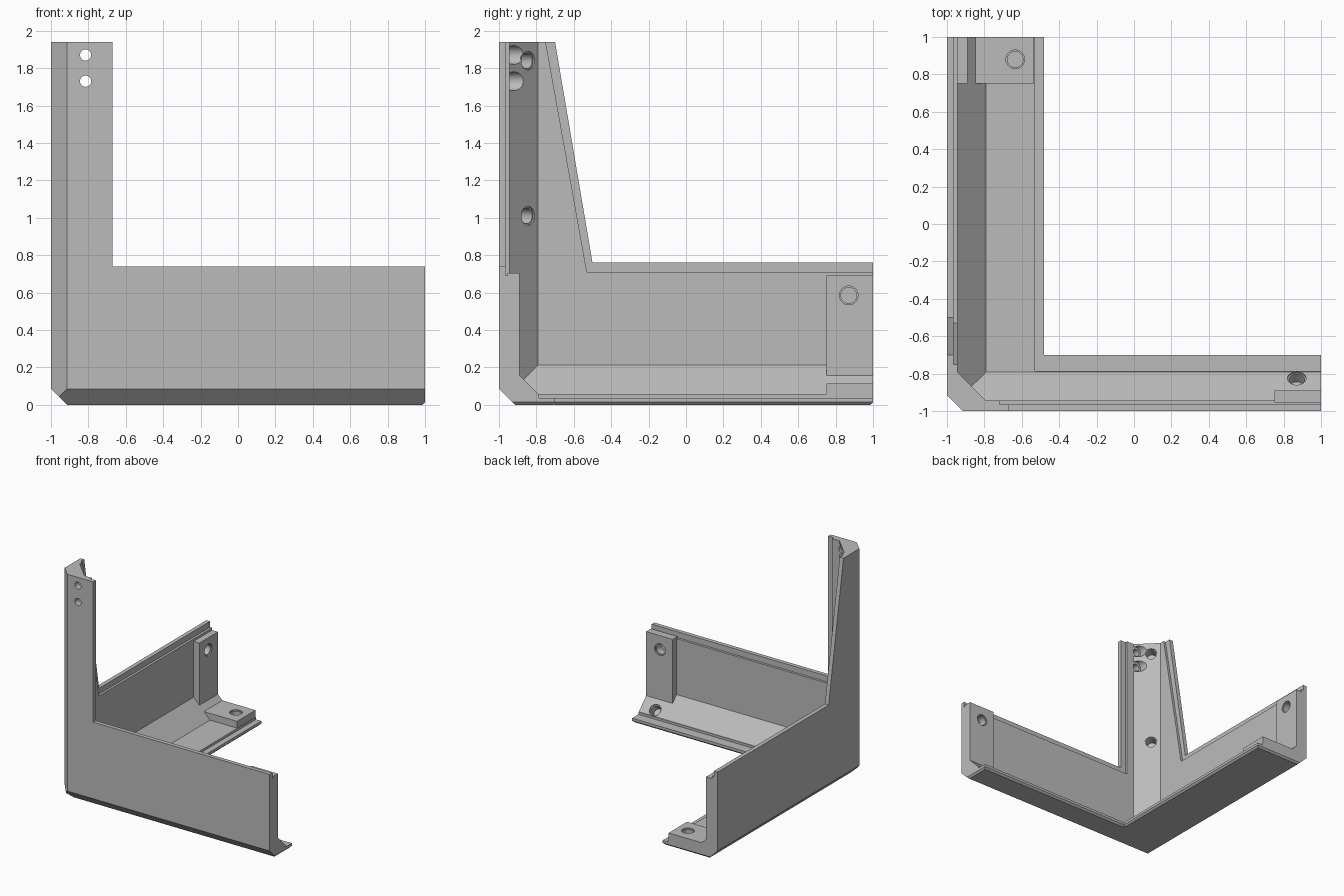
import bpy, bmesh, math
from mathutils import Vector

old = bpy.data.objects.get("Cube")
if old:
    bpy.data.objects.remove(old, do_unlink=True)

grey = bpy.data.materials.new("plain grey")
grey.use_nodes = True
GREY = (0.5, 0.5, 0.5, 1)
grey.diffuse_color = GREY
grey.node_tree.nodes["Principled BSDF"].inputs["Base Color"].default_value = GREY

HEIGHT = 1.94
FAR = 1.2      # past the open ends
TALL = 2.2     # past the post top


def make_object(name, bm):
    bmesh.ops.recalc_face_normals(bm, faces=bm.faces[:])
    mesh = bpy.data.meshes.new(name)
    bm.to_mesh(mesh)
    bm.free()
    mesh.materials.append(grey)
    ob = bpy.data.objects.new(name, mesh)
    bpy.context.collection.objects.link(ob)
    return ob


def box_mesh(lo, hi):
    bm = bmesh.new()
    bmesh.ops.create_cube(bm, size=1)
    for v in bm.verts:
        v.co = Vector([lo[i] + (v.co[i] + 0.5) * (hi[i] - lo[i]) for i in range(3)])
    return bm


def slice_off(bm, point, normal):
    geom = bm.verts[:] + bm.edges[:] + bm.faces[:]
    bmesh.ops.bisect_plane(bm, geom=geom, plane_co=point, plane_no=normal, clear_outer=True)
    bmesh.ops.holes_fill(bm, edges=[e for e in bm.edges if e.is_boundary])


def box(name, lo, hi):
    return make_object(name, box_mesh(lo, hi))


def corner_box(name, lo, hi, size):
    """Box whose three edges at the low corner are chamfered."""
    bm = box_mesh(lo, hi)
    for a, b in ((0, 1), (0, 2), (1, 2)):
        point, normal = Vector(lo), Vector()
        point[a] += size
        normal[a] = normal[b] = -1
        slice_off(bm, point, normal)
    return bm


def prism(name, axis, outline, start, end):
    """Extrude an outline along an axis; its points use the other two axes in order."""
    bm = bmesh.new()
    rings = []
    for d in (start, end):
        ring = []
        for p in outline:
            co = list(p)
            co.insert(axis, d)
            ring.append(bm.verts.new(co))
        rings.append(ring)
        bm.faces.new(ring)
    n = len(outline)
    for i in range(n):
        j = (i + 1) % n
        bm.faces.new((rings[0][i], rings[0][j], rings[1][j], rings[1][i]))
    return make_object(name, bm)


def rod(name, start, direction, length, radius):
    bm = bmesh.new()
    bmesh.ops.create_cone(bm, cap_ends=True, segments=32, radius1=radius,
                          radius2=radius, depth=length)
    d = Vector(direction).normalized()
    bmesh.ops.rotate(bm, verts=bm.verts, matrix=d.to_track_quat('Z', 'Y').to_matrix())
    bmesh.ops.translate(bm, verts=bm.verts, vec=Vector(start) + d * length / 2)
    return make_object(name, bm)


def combine(target, tool, operation='DIFFERENCE'):
    mod = target.modifiers.new(tool.name, 'BOOLEAN')
    mod.operation = operation
    mod.solver = 'EXACT'
    mod.object = tool
    bpy.context.view_layer.objects.active = target
    bpy.ops.object.modifier_apply(modifier=mod.name)
    bpy.data.objects.remove(tool, do_unlink=True)


# Outer body with chamfered edges and tiny bevels under the open ends
bm = corner_box("body", (-1, -1, 0), (1, 1, HEIGHT), 0.085)
slice_off(bm, (0.985, 0, 0), (1, 0, -1))
slice_off(bm, (0, 0.985, 0), (0, 1, -1))
body = make_object("corner_bracket", bm)

# Hollow inside
combine(body, make_object("cavity", corner_box("cavity", (-0.945, -0.945, 0.057),
                                               (FAR, FAR, TALL), 0.155)))

# Openings beside the post: outer layer, then the stepped inner layer
for x, top, depth in ((-0.67, 0.74, -FAR), (-0.72, 0.69, -0.965)):
    combine(body, box("front_opening", (x, depth, top), (FAR, FAR, TALL)))
for y_top, y_low, top, depth in ((-0.7, -0.5, 0.76, -FAR), (-0.75, -0.53, 0.71, -0.965)):
    y_over = y_top + (y_top - y_low) * (TALL - HEIGHT) / (HEIGHT - top)
    outline = [(y_over, TALL), (y_low, top), (FAR, top), (FAR, TALL)]
    combine(body, prism("side_opening", 0, outline, depth, FAR))
for x, y, z in ((-0.48, -0.7, -1), (-0.53, -0.785, 0.037)):
    combine(body, box("floor_opening", (x, y, z), (FAR, FAR, 0.5)))

# Small bevels under the floor rim
rim = 0.015
combine(body, prism("side_rim", 1, [(-0.48 - rim, 0), (-0.47, rim + 0.01), (-0.47, -0.1),
                                    (-0.48 - rim, -0.1)], -0.7, FAR))
combine(body, prism("front_rim", 0, [(-0.7 - rim, 0), (-0.69, rim + 0.01), (-0.69, -0.1),
                                     (-0.7 - rim, -0.1)], -0.48, FAR))

# Mounting pads at the ends of the arms
combine(body, box("side_pad", (-0.955, 0.75, 0.13), (-0.89, 1, 0.69)), 'UNION')
combine(body, box("floor_pad", (-0.87, 0.75, 0.045), (-0.535, 1, 0.115)), 'UNION')
combine(body, box("front_pad", (0.75, -0.955, 0.13), (1, -0.89, 0.705)), 'UNION')


def blind_hole(point, normal, depth):
    p, n = Vector(point), Vector(normal).normalized()
    combine(body, rod("bore", p + n * 0.05, -n, 0.05 + depth, 0.042))
    combine(body, rod("rim", p + n * 0.05, -n, 0.06, 0.05))


# Blind holes in the pads, the floor chamfer and the post chamfer
blind_hole((-0.89, 0.87, 0.585), (1, 0, 0), 0.075)
blind_hole((-0.635, 0.88, 0.115), (0, 0, 1), 0.085)
blind_hole((0.87, -0.89, 0.585), (0, 1, 0), 0.075)
blind_hole((0.87, -0.825, 0.092), (0, 1, 1), 0.07)
for z in (1.84, 1.01):
    blind_hole((-0.89, -0.845, z), (1, 1, 0), 0.09)

# Counterbored through holes at the post top
for z in (1.87, 1.73):
    combine(body, rod("screw_hole", (-0.815, -1.1, z), (0, 1, 0), 0.4, 0.03))
    combine(body, rod("counterbore", (-0.815, -0.945, z), (0, 1, 0), 0.2, 0.05))

bpy.ops.object.select_all(action='DESELECT')
body.select_set(True)
bpy.context.view_layer.objects.active = body
bpy.ops.object.shade_smooth_by_angle(angle=math.radians(25))
